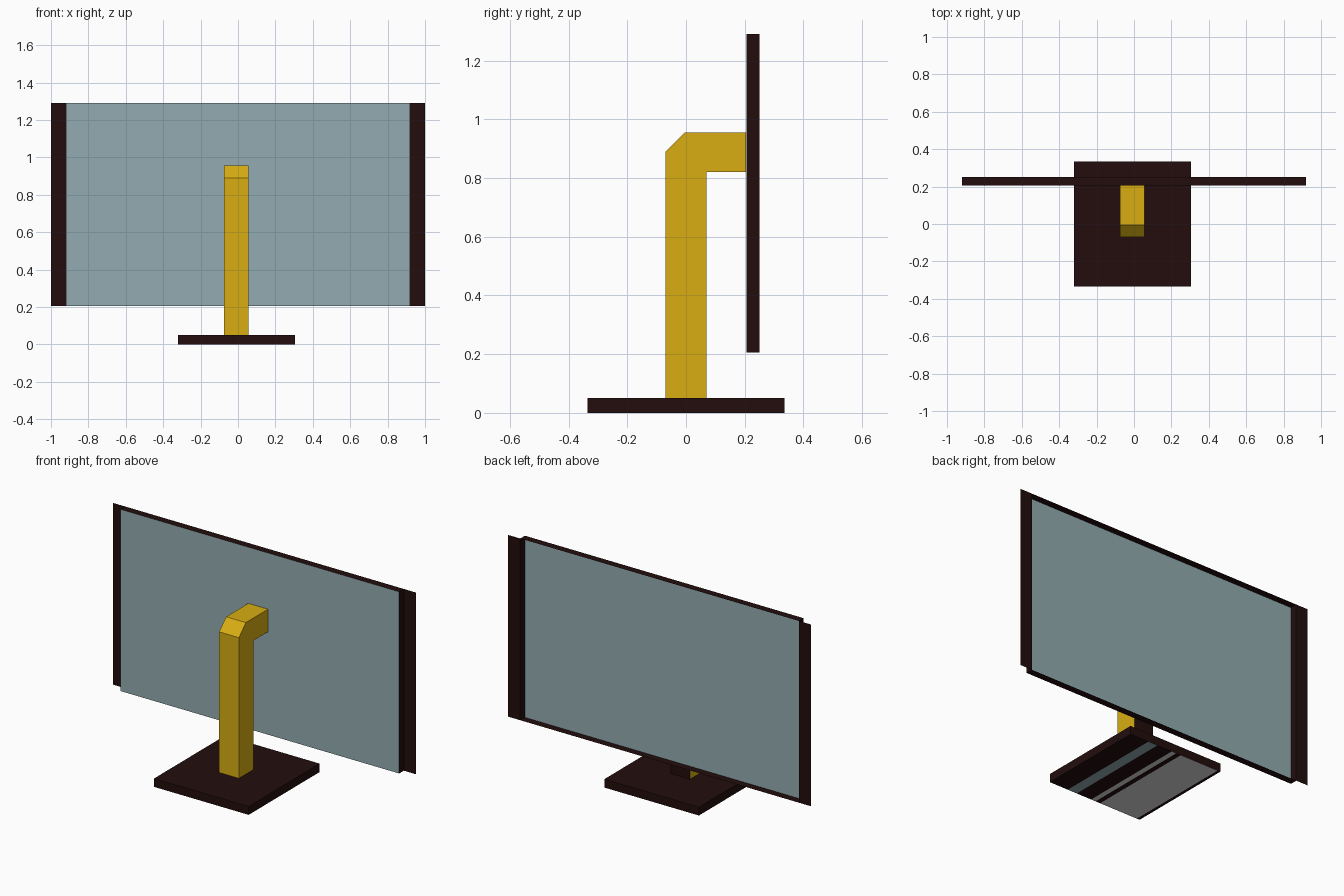
import bpy, bmesh
from mathutils import Vector

if "Cube" in bpy.data.objects:
    bpy.data.objects.remove(bpy.data.objects["Cube"])


def material(name, rgb):
    m = bpy.data.materials.new(name)
    m.diffuse_color = (*rgb, 1)
    m.use_nodes = True
    m.node_tree.nodes["Principled BSDF"].inputs["Base Color"].default_value = m.diffuse_color
    return m


DARK = material("dark brown", (0.017, 0.004, 0.004))
BLUE = material("grey blue", (0.29, 0.41, 0.44))
GOLD = material("gold", (0.69, 0.42, 0.006))
GREY = material("pale grey", (0.70, 0.70, 0.70))


def finish(name, bm, mats):
    me = bpy.data.meshes.new(name)
    bm.to_mesh(me)
    bm.free()
    for m in mats:
        me.materials.append(m)
    ob = bpy.data.objects.new(name, me)
    bpy.context.collection.objects.link(ob)
    return ob


def box(bm, lo, hi):
    verts = bmesh.ops.create_cube(bm, size=1)["verts"]
    lo, hi = Vector(lo), Vector(hi)
    for v in verts:
        v.co = (lo + hi) / 2 + v.co * (hi - lo)


def quad(bm, pts):
    return bm.faces.new([bm.verts.new(p) for p in pts])


# Base plate, its underside banded in three colours
X0, X1 = -0.32, 0.305
bm = bmesh.new()
box(bm, (X0, -0.335, 0), (X1, 0.335, 0.05))
bands = [(0.20, 0.30, 1), (0.46, 0.51, 2), (0.56, 0.97, 2)]
for a, b, _ in bands:
    for t in (a, b):
        bmesh.ops.bisect_plane(bm, geom=bm.verts[:] + bm.edges[:] + bm.faces[:],
                               plane_co=(X1 + (X0 - X1) * t, 0, 0), plane_no=(1, 0, 0))
bm.normal_update()
for f in bm.faces:
    if f.normal.z < -0.5:
        t = (f.calc_center_median().x - X1) / (X0 - X1)
        for a, b, index in bands:
            if a < t < b:
                f.material_index = index
finish("base", bm, [DARK, BLUE, GREY])

# Bent neck: side profile extruded across x, rear face dark
profile = [(-0.07, 0.05), (0.07, 0.05), (0.07, 0.82), (0.205, 0.82),
           (0.205, 0.955), (-0.005, 0.955), (-0.07, 0.89)]
bm = bmesh.new()
side = quad(bm, [(-0.075, y, z) for y, z in profile])
new = bmesh.ops.extrude_face_region(bm, geom=[side])["geom"]
bmesh.ops.translate(bm, verts=[g for g in new if isinstance(g, bmesh.types.BMVert)],
                    vec=(0.13, 0, 0))
bmesh.ops.recalc_face_normals(bm, faces=bm.faces[:])
for f in bm.faces:
    if f.normal.y > 0.9 and f.calc_center_median().z < 0.8:
        f.material_index = 1
finish("neck", bm, [GOLD, DARK])

# Screen: shallow tray open at the back, sheet at the front
W, YF, YB, Z0, Z1 = 0.92, 0.206, 0.25, 0.205, 1.29
bm = bmesh.new()
quad(bm, [(-W, YF, Z0), (W, YF, Z0), (W, YF, Z1), (-W, YF, Z1)])
finish("screen_sheet", bm, [BLUE])

bm = bmesh.new()
corners = [(-W, Z0), (W, Z0), (W, Z1), (-W, Z1)]
for i, (xa, za) in enumerate(corners):
    xb, zb = corners[(i + 1) % 4]
    quad(bm, [(xa, YF, za), (xa, YB, za), (xb, YB, zb), (xb, YF, zb)])
finish("screen_rim", bm, [DARK])

# Flat side flanges at the back edge of the rim
bm = bmesh.new()
for s in (-1, 1):
    quad(bm, [(s * W, YB, Z0), (s, YB, Z0), (s, YB, Z1), (s * W, YB, Z1)])
finish("side_flanges", bm, [DARK])
